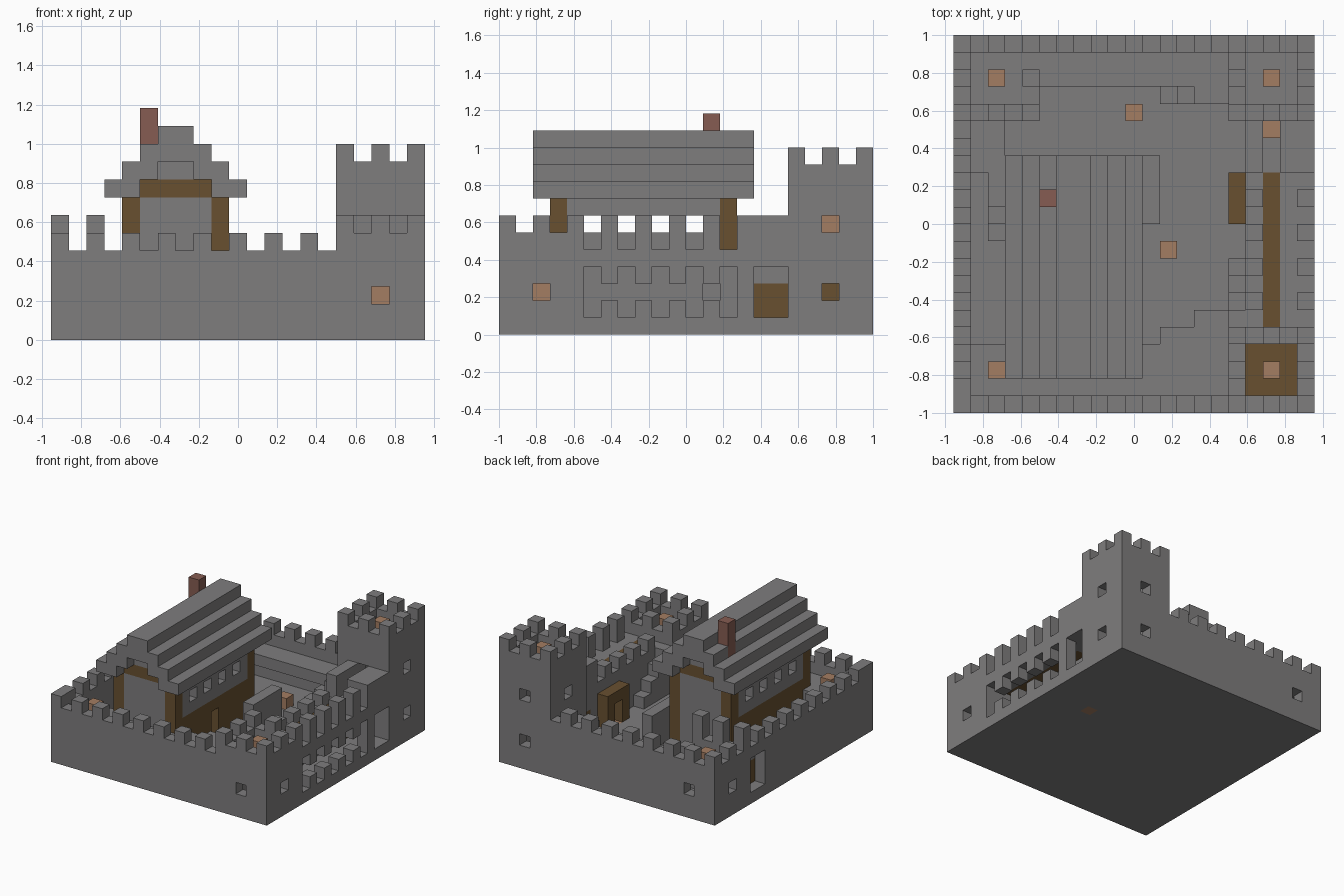
import bpy
import bmesh
from mathutils import Vector

cube = bpy.data.objects.get("Cube")
if cube:
    bpy.data.objects.remove(cube)

U = 1 / 11                      # block size
NX, NY = 21, 22                 # footprint in blocks
cells = {}                      # block position -> part name
colour_of = {}                  # part name -> material


def material(name, rgb):
    m = bpy.data.materials.new(name)
    m.use_nodes = True
    m.diffuse_color = (*rgb, 1)
    bsdf = next(n for n in m.node_tree.nodes if n.type == 'BSDF_PRINCIPLED')
    bsdf.inputs["Base Color"].default_value = (*rgb, 1)
    bsdf.inputs["Roughness"].default_value = 0.9
    return m


stone = material("stone grey", (0.21, 0.205, 0.207))
wood = material("timber brown", (0.138, 0.08, 0.03))
glow = material("lamp tan", (0.367, 0.205, 0.122))
brick = material("brick red", (0.238, 0.107, 0.084))


def block(part, mat, xs, ys, zs):
    """Fill a range of blocks; each range is (first, last)."""
    colour_of[part] = mat
    for i in range(xs[0], xs[1] + 1):
        for j in range(ys[0], ys[1] + 1):
            for k in range(zs[0], zs[1] + 1):
                cells[i, j, k] = part


def cut(xs, ys, zs):
    for i in range(xs[0], xs[1] + 1):
        for j in range(ys[0], ys[1] + 1):
            for k in range(zs[0], zs[1] + 1):
                cells.pop((i, j, k), None)


def ring(part, xs, ys, zs):
    """Four walls one block thick."""
    for x in xs:
        block(part, stone, (x, x), ys, zs)
    for y in ys:
        block(part, stone, xs, (y, y), zs)


def merlons(part, xs, ys, zs):
    """Teeth on every second block around a rectangle."""
    for i in range(xs[0], xs[1] + 1):
        for j in range(ys[0], ys[1] + 1):
            edge_x, edge_y = i in xs, j in ys
            if (edge_y and (i - xs[0]) % 2 == 0) or (edge_x and (j - ys[0]) % 2 == 0):
                block(part, stone, (i, i), (j, j), zs)


# Ground slab and curtain wall
block("ground_slab", stone, (0, 20), (0, 21), (0, 0))
ring("curtain_wall", (0, 20), (0, 21), (1, 4))
for i in range(0, 17, 2):
    for j in (0, 21):
        block("curtain_merlons", stone, (i, i), (j, j), (5, 5))
for j in range(1, 22, 2):
    block("curtain_merlons", stone, (0, 0), (j, j), (5, 5))

# Wall walks inside the curtain wall
block("front_walk", stone, (1, 11), (1, 3), (3, 3))
block("front_walk", stone, (12, 13), (1, 4), (3, 3))
block("front_walk", stone, (14, 15), (1, 5), (3, 3))
block("back_walk", stone, (1, 15), (19, 20), (3, 3))
block("back_walk", stone, (14, 15), (18, 18), (3, 3))
for n, i in enumerate((12, 13)):
    block("back_steps", stone, (i, i), (18, 18), (1, 1 + n))
block("left_walk", stone, (1, 2), (14, 18), (3, 3))
block("left_walk", stone, (1, 4), (17, 18), (3, 3))
block("left_turret_wall", stone, (0, 4), (17, 17), (1, 4))
block("left_turret_wall", stone, (4, 4), (17, 18), (1, 3))
for i in (0, 2, 4):
    block("left_turret_merlons", stone, (i, i), (17, 17), (5, 6))
block("left_turret_post", stone, (4, 4), (19, 19), (4, 4))
for n, j in enumerate((10, 11, 12, 13)):
    block("left_steps", stone, (2, 2), (j, j), (1, 1 + min(n, 2)))

# Gatehouse range along the right wall
block("range_wall", stone, (17, 17), (4, 16), (1, 4))
block("range_floor", stone, (17, 19), (4, 16), (4, 4))
block("range_planks", wood, (18, 18), (5, 13), (4, 4))
block("range_end", stone, (17, 17), (14, 16), (5, 6))
block("range_end", stone, (19, 20), (14, 16), (5, 6))
for j in range(4, 14, 2):
    block("range_merlons", stone, (20, 20), (j, j), (5, 6))
    block("inner_merlons", stone, (17, 17), (j, j), (5, 5))
for n, j in enumerate((8, 7, 6, 5)):
    block("range_steps", stone, (16, 16), (j, j), (1, 1 + n))

# Arrow slits joined by a middle row, and the side gates
cut((20, 20), (5, 13), (2, 2))
for j in range(5, 14, 2):
    cut((20, 20), (j, j), (1, 3))
for x in (0, 20):
    cut((x, x), (15, 16), (1, 3))
block("right_gate_door", wood, (17, 17), (15, 16), (1, 2))
block("left_gate_door", wood, (1, 1), (15, 16), (1, 2))

# Timber porch on the range
block("porch", wood, (16, 16), (11, 13), (1, 3))
cut((16, 17), (12, 12), (1, 2))
block("porch_light", glow, (16, 16), (12, 12), (0, 0))

# Front corner turret
ring("corner_turret", (16, 20), (0, 4), (1, 5))
block("turret_floor", wood, (17, 19), (1, 3), (4, 4))
merlons("turret_merlons", (16, 20), (0, 4), (6, 6))

# Tall back tower
ring("tall_tower", (16, 20), (17, 21), (1, 9))
block("tower_roof", stone, (17, 19), (18, 20), (8, 8))
block("tower_floor", wood, (17, 19), (18, 20), (4, 4))
block("tower_post", wood, (18, 18), (19, 19), (1, 3))
merlons("tower_merlons", (16, 20), (17, 21), (10, 10))

# Small square windows
for x, y, z in ((18, 0, 2), (20, 2, 2), (20, 19, 2), (20, 19, 6), (16, 19, 6),
                (18, 17, 6), (18, 21, 2), (18, 21, 6), (2, 21, 2), (0, 19, 2)):
    cut((x, x), (y, y), (z, z))

# Timber-framed house
ring("house_wall", (4, 9), (3, 13), (1, 7))
for x in (4, 9):
    block("house_timber", wood, (x, x), (3, 13), (1, 4))
    for j in range(5, 12, 2):
        cut((x, x), (j, j), (6, 6))
    for y in (3, 13):
        block("house_timber", wood, (x, x), (y, y), (1, 7))
cut((9, 9), (8, 8), (1, 3))
for y in (3, 13):
    block("house_timber", wood, (5, 8), (y, y), (8, 8))
    block("house_gable", stone, (6, 7), (y, y), (9, 9))

# Stepped roof
for n in range(4):
    for x in (3 + n, 9 - n):
        block("house_roof", stone, (x, x + 1), (2, 14), (8 + n, 8 + n))
block("chimney", brick, (5, 5), (12, 12), (9, 12))
block("house_landing", stone, (11, 11), (11, 14), (1, 3))

# Lamps
for x, y, z in ((2, 2, 4), (2, 19, 4), (10, 17, 1), (12, 9, 1), (18, 2, 2), (18, 2, 5),
                (18, 16, 5), (18, 19, 6), (18, 19, 9)):
    block("lamps", glow, (x, x), (y, y), (z, z))

# Turn every part into a mesh of its exposed block faces
AXES = [Vector(v) for v in ((1, 0, 0), (0, 1, 0), (0, 0, 1))]
origin = Vector((NX / 2, NY / 2, 0))
for part, mat in colour_of.items():
    bm = bmesh.new()
    for cell in [c for c, p in cells.items() if p == part]:
        centre = Vector(cell) + Vector((0.5, 0.5, 0.5)) - origin
        for a in range(3):
            for side in (1, -1):
                n = AXES[a] * side
                if tuple(int(c + d) for c, d in zip(cell, n)) in cells:
                    continue
                s = AXES[(a + 1) % 3] / 2
                t = n.cross(s)
                mid = centre + n / 2
                corners = (mid + s + t, mid - s + t, mid - s - t, mid + s - t)
                bm.faces.new([bm.verts.new(c * U) for c in corners])
    bmesh.ops.remove_doubles(bm, verts=bm.verts, dist=0.001)
    mesh = bpy.data.meshes.new(part)
    bm.to_mesh(mesh)
    bm.free()
    mesh.materials.append(mat)
    bpy.context.scene.collection.objects.link(bpy.data.objects.new(part, mesh))
